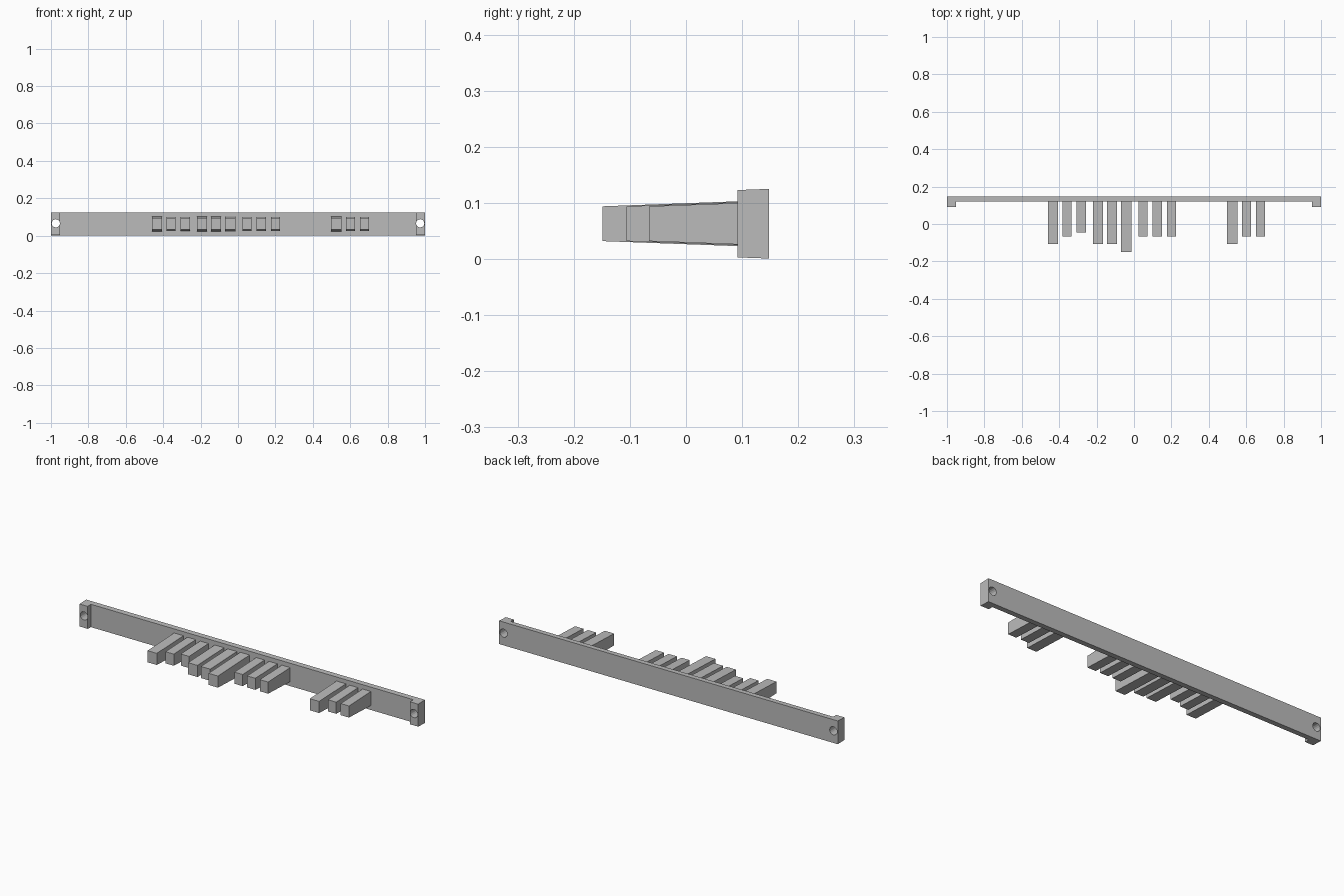
import bpy
import bmesh

if "Cube" in bpy.data.objects:
    bpy.data.objects.remove(bpy.data.objects["Cube"], do_unlink=True)

BACK, MID = 0.148, 0.063   # back plane and mid height
DRAFT = 0.037              # moulding draft slope

grey = bpy.data.materials.new("plain grey")
grey.use_nodes = True
grey.diffuse_color = (0.5, 0.5, 0.5, 1)
grey.node_tree.nodes["Principled BSDF"].inputs["Base Color"].default_value = (0.5, 0.5, 0.5, 1)


def drafted_prism(name, outline, half_height, tip_y):
    """Extrude an XY outline; its height grows from the tip towards the back."""
    bm = bmesh.new()
    for side in (-1, 1):
        ring = [bm.verts.new((x, y, MID + side * (half_height + DRAFT * (y - tip_y))))
                for x, y in outline]
        bm.faces.new(ring)
    bm.verts.ensure_lookup_table()
    n = len(outline)
    for i in range(n):
        j = (i + 1) % n
        bm.faces.new([bm.verts[k] for k in (i, j, j + n, i + n)])
    bmesh.ops.recalc_face_normals(bm, faces=bm.faces[:])
    mesh = bpy.data.meshes.new(name)
    bm.to_mesh(mesh)
    bm.free()
    mesh.materials.append(grey)
    obj = bpy.data.objects.new(name, mesh)
    bpy.context.collection.objects.link(obj)
    return obj


# Long rail with a raised pad at each end
half_rail = [(1, BACK), (1, 0.092), (0.952, 0.092), (0.952, 0.119)]
rail_outline = half_rail + [(-x, y) for x, y in reversed(half_rail)]
rail = drafted_prism("rail", rail_outline, 0.060, 0.092)

# Screw holes through the end pads
for side in (-1, 1):
    bpy.ops.mesh.primitive_cylinder_add(vertices=16, radius=0.022, depth=0.3,
                                        location=(side * 0.974, 0.12, 0.066),
                                        rotation=(1.5708, 0, 0))
    cutter = bpy.context.object
    cutter.name = "hole_cutter"
    cutter.hide_render = True
    cutter.data.materials.append(grey)
    cut = rail.modifiers.new("screw_hole", "BOOLEAN")
    cut.operation, cut.solver, cut.object = "DIFFERENCE", "EXACT", cutter
    bpy.context.view_layer.objects.active = rail
    bpy.ops.object.modifier_apply(modifier=cut.name)
    bpy.data.objects.remove(cutter, do_unlink=True)

# Groups of fingers: first centre, then the tip position of each finger
PITCH = 0.0755
groups = [
    (-0.433, (-0.106, -0.066, -0.045)),
    (-0.193, (-0.106, -0.106, -0.149)),
    (0.049, (-0.066, -0.066, -0.066)),
    (0.526, (-0.106, -0.066, -0.066)),
]
for g, (start, tips) in enumerate(groups, 1):
    for i, tip in enumerate(tips):
        x = start + i * PITCH
        w = 0.0275 if tip < -0.1 else 0.0245
        outline = [(x - w, tip), (x + w, tip), (x + w, 0.125), (x - w, 0.125)]
        drafted_prism(f"finger_{g}_{i + 1}", outline, 0.031, tip)
